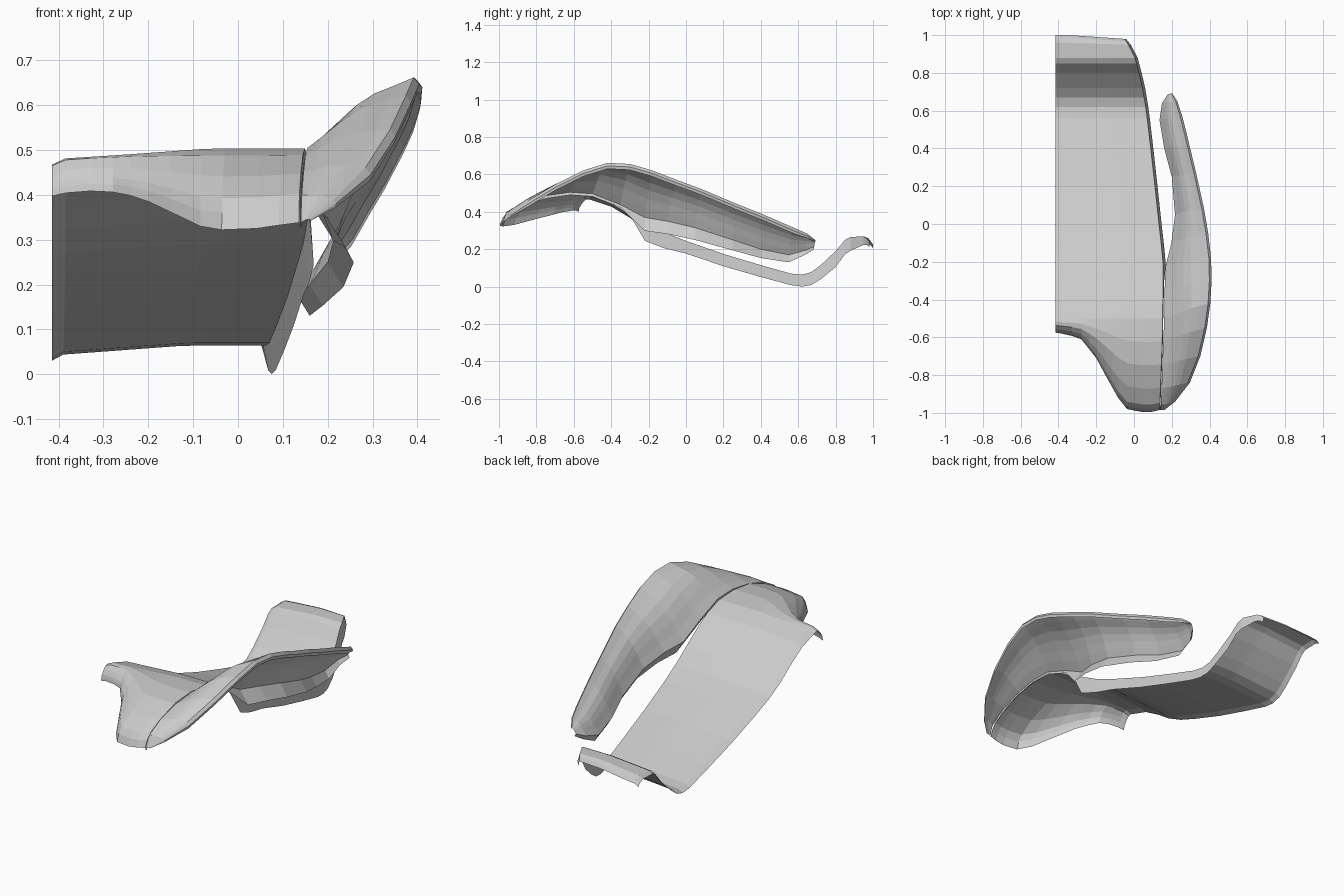
import bpy, math
from mathutils import Vector


def interp(table, t):
    """Piecewise-linear lookup in [(key, value), ...]."""
    if t <= table[0][0]:
        return table[0][1]
    for (a, va), (b, vb) in zip(table, table[1:]):
        if t <= b:
            return va + (vb - va) * (t - a) / (b - a)
    return table[-1][1]


def sheet(name, rows):
    """Skin a grid of points into an open, flat-faceted surface facing up."""
    n = len(rows[0])
    verts = [p for r in rows for p in r]
    faces = [(i * n + j, i * n + j + 1, (i + 1) * n + j + 1, (i + 1) * n + j)
             for i in range(len(rows) - 1) for j in range(n - 1)]
    mesh = bpy.data.meshes.new(name)
    mesh.from_pydata(verts, [], faces)
    mesh.update()
    ob = bpy.data.objects.new(name, mesh)
    bpy.context.collection.objects.link(ob)
    return ob


# Centre panel: long profile, right edge, side lip depth and front outline
LEFT = -0.415
profile = [(-0.5, .495), (-0.4, .462), (-0.3, .402), (-0.22, .345), (-0.12, .292), (0, .245),
           (.2, .175), (.4, .115), (.56, .07), (.62, .064), (.67, .078), (.72, .115),
           (.8, .19), (.85, .25), (.88, .266), (.96, .268), (.985, .258), (1, .24)]
right = [(-1, .135), (-.6, .15), (-.2, .155), (0, .132), (.3, .1), (.6, .065),
         (.75, .04), (.9, 0), (.96, -.03), (1, -.05)]
lip = [(-.5, .012), (-.3, .02), (-.22, .1), (0, .068), (.6, .061), (.8, .085),
       (.9, .07), (.97, .035), (1, .01)]
front_y = [(-.415, -.575), (-.35, -.585), (-.28, -.61), (-.2, -.71), (-.15, -.8),
           (-.08, -.92), (-.03, -.98), (.05, -.995), (.1, -.995), (.14, -.985)]
front_z = [(-.415, .397), (-.36, .41), (-.26, .405), (-.2, .385), (-.08, .33),
           (-.03, .322), (.05, .325), (.14, .338)]
roll = [(1, 1), (.97, .78), (.92, .6), (.75, .34), (.5, .1), (.25, -.02)]
columns = [-.415, -.385, -.33, -.28, -.24, -.2, -.15, -.115, -.08, -.03, .05, .1, .145]
us = [(x - LEFT) / (.145 - LEFT) for x in columns]


def panel_row(y_of, z_of):
    row = []
    for u, x0 in zip(us, columns):
        y = y_of(x0)
        x = LEFT + u * (interp(right, y) - LEFT)
        sag = .022 * max(0, 1 - u * 1.6) + (.012 if u == 0 else 0)
        back = .025 * max(0, (y - .9) / .1) * max(0, u - .2)
        row.append(Vector((x, y - back, z_of(x0, sag))))
    end = row[-1]
    d = interp(lip, end.y)
    row.append(end + Vector((min(.014, d * .3), 0, -d)))
    return row


rows = []
for a, b in roll:
    rows.append(panel_row(
        lambda x: -.5 + (interp(front_y, x) + .5) * a,
        lambda x, s: (.495 - s) + .01 * (1 - abs(2 * a - 1))
        + (interp(front_z, x) - .495 + s) * b))
for py, pz in profile:
    rows.append(panel_row(lambda x: py, lambda x, s: pz - s))
sheet("centre_panel", rows)

# Side wing: inner edge (x, y, z) then outer rim (x, y, z)
stations = [
    (.140, -.985, .338, .160, -.985, .345), (.142, -.96, .40, .215, -.94, .385),
    (.146, -.87, .45, .29, -.84, .455), (.15, -.745, .487, .345, -.70, .54),
    (.155, -.62, .505, .38, -.55, .615), (.16, -.5, .497, .398, -.42, .656),
    (.162, -.35, .438, .405, -.30, .65), (.168, -.22, .37, .402, -.18, .615),
    (.198, -.1, .35, .387, -.05, .565), (.217, .05, .315, .365, .08, .517),
    (.2, .25, .25, .323, .27, .437), (.16, .4, .2, .287, .42, .377),
    (.135, .55, .17, .25, .57, .312), (.148, .64, .195, .225, .65, .278),
    (.178, .685, .215, .2, .692, .247)]
rows = []
for s in stations:
    p, q = Vector(s[:3]), Vector(s[3:])
    across = q - p
    bulge = Vector((-across.z, 0, across.x)) * .1
    # inner lip: narrow along the seam, folded under beside the open gap
    if p.y < -.3:
        fold = Vector((.003, 0, -.015))
    else:
        size = interp([(-.22, 1), (-.1, .95), (.1, .9), (.4, .65), (.55, .55), (.685, .2)], p.y)
        fold = Vector((.045, 0, -.072)) * size
    row = [p + fold]
    for k in range(7):
        t = k / 6
        row.append(p + across * t + bulge * math.sin(math.pi * t ** 1.25))
    rim = min(1, across.length / .15)
    row[-1] += Vector((-.006, 0, .006)) * rim
    row.append(q + Vector((.006, 0, -.010)) * rim)
    row.append(q + Vector((.003, 0, -.026)) * rim)
    rows.append(row)
sheet("side_wing", rows)
